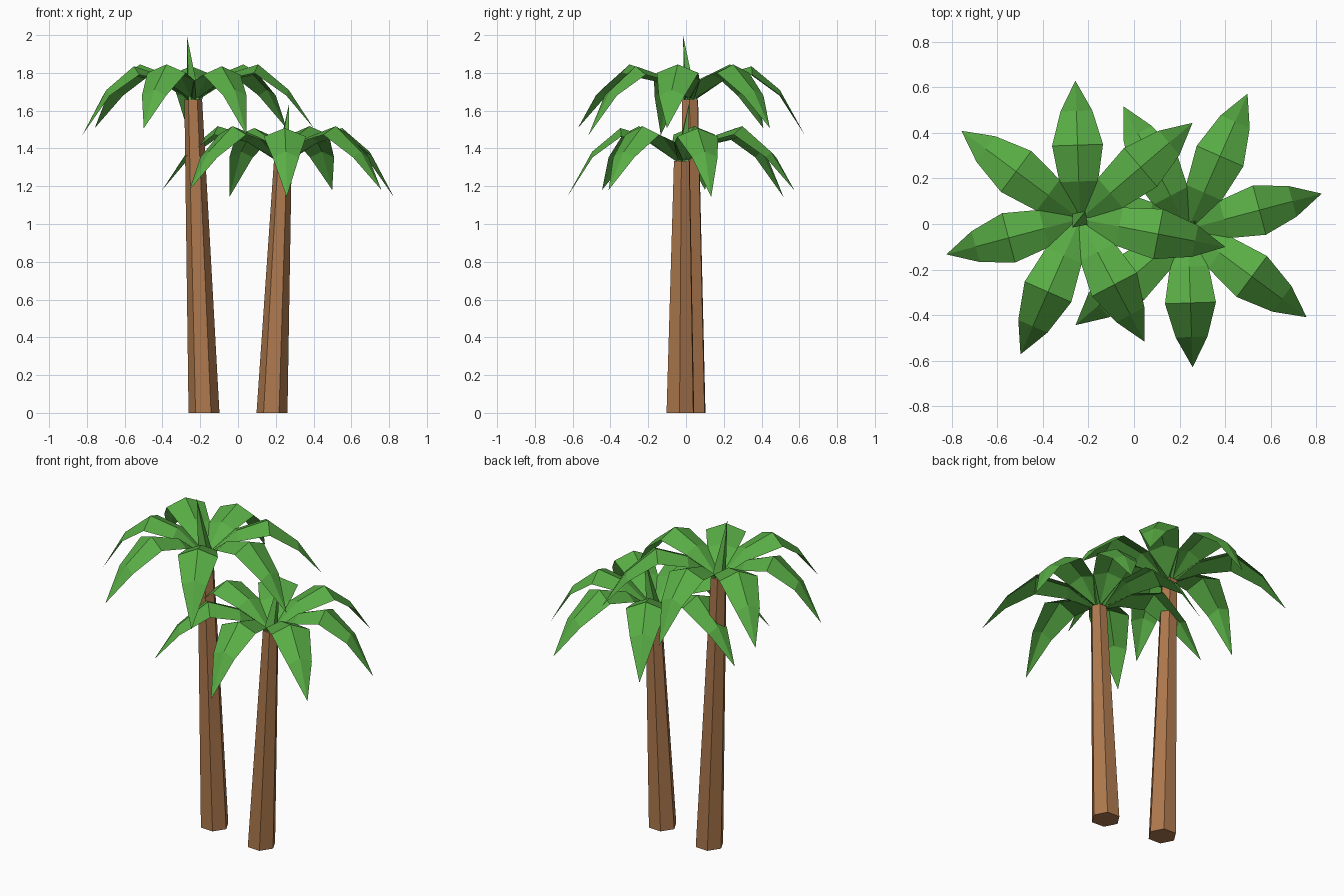
import bpy, bmesh, math
from mathutils import Vector

if "Cube" in bpy.data.objects:
    bpy.data.objects.remove(bpy.data.objects["Cube"])


def material(name, color):
    m = bpy.data.materials.new(name)
    m.diffuse_color = (*color, 1)
    m.use_nodes = True
    m.node_tree.nodes["Principled BSDF"].inputs["Base Color"].default_value = m.diffuse_color
    return m


BARK = material("bark", (0.42, 0.19, 0.075))
LEAF = material("leaf", (0.10, 0.42, 0.06))


def make_object(name, bm, mat):
    bmesh.ops.recalc_face_normals(bm, faces=bm.faces) if mat is BARK else None
    mesh = bpy.data.meshes.new(name)
    bm.to_mesh(mesh)
    bm.free()
    mesh.materials.append(mat)
    bpy.context.collection.objects.link(bpy.data.objects.new(name, mesh))


def ring(bm, centre, radius, sides, turn):
    return [bm.verts.new(Vector(centre) + radius * Vector((math.cos(a), math.sin(a), 0)))
            for a in (math.radians(turn) + math.tau * i / sides for i in range(sides))]


# Frond rows: radius, ridge height above the trunk top, half width, edge drop
LONG = [(0.02, 0.0, 0.025, 0.0), (0.175, 0.13, 0.085, 0.03), (0.35, 0.185, 0.112, 0.045),
        (0.515, 0.05, 0.07, 0.03), (0.65, -0.153, 0, 0)]
SHORT = [(0.02, 0.0, 0.025, 0.0), (0.165, 0.125, 0.085, 0.03), (0.325, 0.175, 0.112, 0.045),
         (0.475, 0.05, 0.07, 0.03), (0.608, -0.19, 0, 0)]


def frond(bm, centre, angle, rows):
    out = Vector((math.cos(angle), math.sin(angle), 0))
    side = Vector((-out.y, out.x, 0))
    up = Vector((0, 0, 1))
    prev = None
    for r, z, w, drop in rows:
        mid = centre + out * r + up * z
        if w:
            row = [bm.verts.new(mid + side * s * w - up * drop * abs(s)) for s in (-1, 0, 1)]
        else:
            row = [bm.verts.new(mid)] * 3
        if prev:
            for i in range(2):
                quad = [prev[i], row[i], row[i + 1], prev[i + 1]]
                bm.faces.new(list(dict.fromkeys(quad)))
        prev = row


def palm(name, s, height, spike_height):
    # s = 1 for the left palm, -1 for the copy turned half a circle
    turn = 0 if s > 0 else 180
    top = Vector((-0.237 * s, 0.022 * s, height))

    # Tapered, leaning six-sided trunk
    bm = bmesh.new()
    low = ring(bm, (-0.18 * s, 0.03 * s, 0), 0.082, 6, turn - 3)
    high = ring(bm, top, 0.047, 6, turn - 3)
    bm.faces.new(low[::-1])
    bm.faces.new(high)
    for i in range(6):
        j = (i + 1) % 6
        bm.faces.new((low[i], low[j], high[j], high[i]))
    make_object(name + "_trunk", bm, BARK)

    # Seven drooping fronds, alternately long and short
    bm = bmesh.new()
    for k in range(7):
        frond(bm, top, math.radians(-10.9 + turn + (k + 1) * 360 / 7), SHORT if k % 2 else LONG)
    make_object(name + "_fronds", bm, LEAF)

    # Young central shoot
    bm = bmesh.new()
    base = ring(bm, top, 0.042, 4, turn + 55)
    tip = bm.verts.new((-0.27 * s, -0.015 * s, height + spike_height))
    bm.faces.new(base[::-1])
    for i in range(4):
        bm.faces.new((base[i], base[(i + 1) % 4], tip))
    make_object(name + "_shoot", bm, LEAF)


palm("tall_palm", 1, 1.66, 0.335)
palm("short_palm", -1, 1.333, 0.302)
